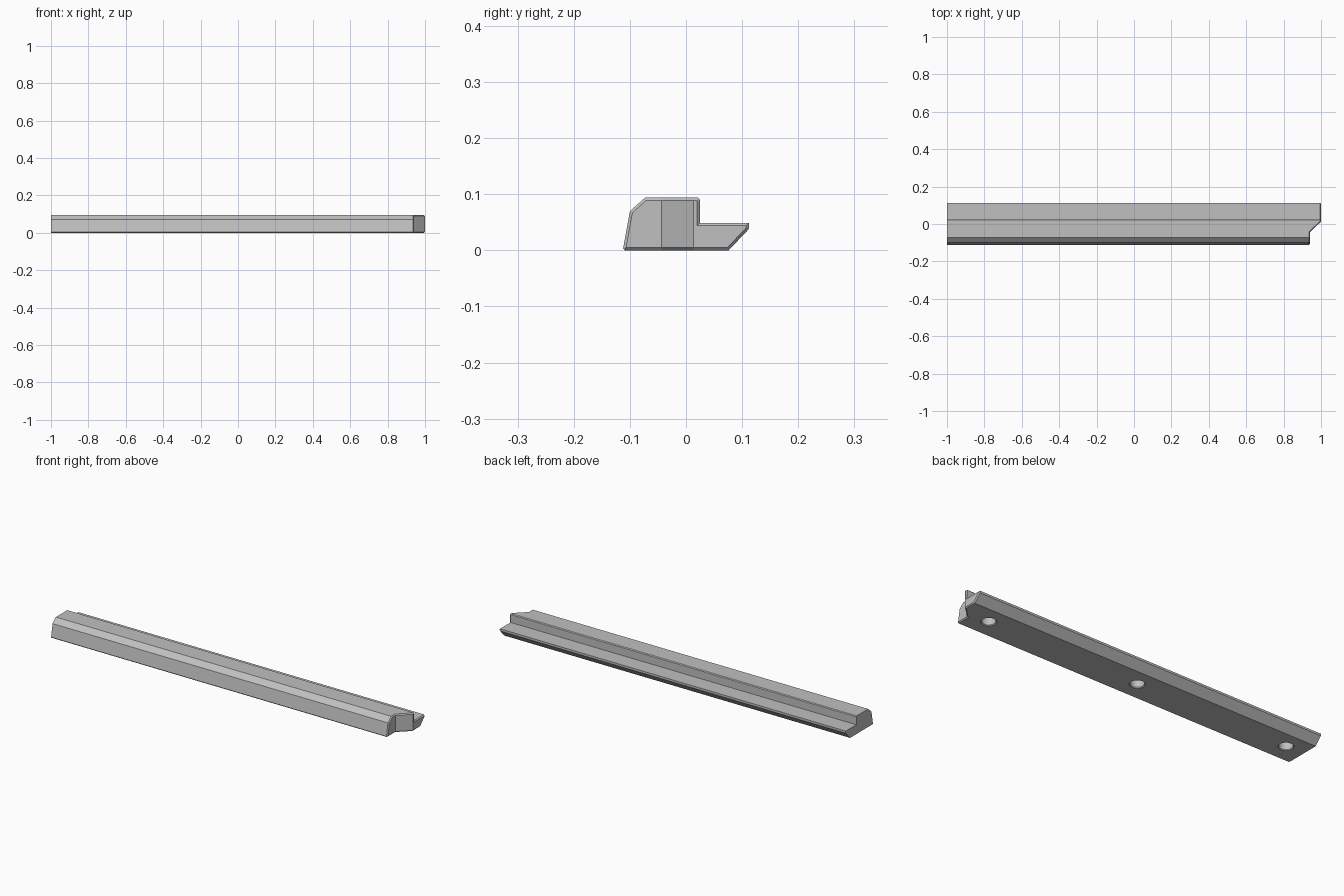
import bpy
import bmesh

cube = bpy.data.objects.get("Cube")
if cube:
    bpy.data.objects.remove(cube, do_unlink=True)

grey = bpy.data.materials.new("plain grey")
grey.use_nodes = True
colour = (0.53, 0.53, 0.53, 1)
grey.diffuse_color = colour
grey.node_tree.nodes["Principled BSDF"].inputs["Base Color"].default_value = colour

# Corner where the angled end cut starts and stops
CUT_FRONT, CUT_BACK = -0.044, 0.013


def right_end(y):
    """The right end is set back at the front and slants out to full length."""
    slant = min(max((y - CUT_FRONT) / (CUT_BACK - CUT_FRONT), 0), 1)
    return 0.94 + 0.06 * slant


# Cross-section (y, z), from bottom front around the back and over the top
profile = [
    (-0.109, 0), (CUT_FRONT, 0), (CUT_BACK, 0), (0.076, 0),
    (0.112, 0.038), (0.112, 0.049), (0.025, 0.049), (0.025, 0.09),
    (0.021, 0.094), (CUT_BACK, 0.094), (CUT_FRONT, 0.094),
    (-0.073, 0.094), (-0.1, 0.07), (-0.112, 0.004),
]

# Rail body
bm = bmesh.new()
left = [bm.verts.new((-1, y, z)) for y, z in profile]
right = [bm.verts.new((right_end(y), y, z)) for y, z in profile]
count = len(profile)
for i in range(count):
    j = (i + 1) % count
    bm.faces.new((left[i], left[j], right[j], right[i]))
bm.faces.new(left)
ends = [
    bm.faces.new([right[0], right[1]] + right[10:]),
    bm.faces.new([right[1], right[2], right[9], right[10]]),
    bm.faces.new(right[2:10]),
]
bmesh.ops.recalc_face_normals(bm, faces=bm.faces)

# Small chamfer around the right end
rim = [e for e in bm.edges if sum(f in ends for f in e.link_faces) == 1]
bmesh.ops.bevel(bm, geom=rim, offset=0.005, segments=1, affect='EDGES')
bmesh.ops.recalc_face_normals(bm, faces=bm.faces)
mesh = bpy.data.meshes.new("rail")
bm.to_mesh(mesh)
bm.free()
mesh.materials.append(grey)
rail = bpy.data.objects.new("rail", mesh)
bpy.context.collection.objects.link(rail)


def lathe_cutter(name, x, y, steps):
    """Round cutter made from stacked (radius, height) rings."""
    bm = bmesh.new()
    rings = []
    for radius, z in steps:
        ring = bmesh.ops.create_circle(bm, segments=32, radius=radius)["verts"]
        bmesh.ops.translate(bm, verts=ring, vec=(x, y, z))
        rings.append(ring)
    for low, high in zip(rings, rings[1:]):
        for i in range(32):
            j = (i + 1) % 32
            bm.faces.new((low[i], low[j], high[j], high[i]))
    bm.faces.new(rings[0])
    bm.faces.new(rings[-1])
    bmesh.ops.recalc_face_normals(bm, faces=bm.faces)
    mesh = bpy.data.meshes.new(name)
    bm.to_mesh(mesh)
    bm.free()
    mesh.materials.append(grey)
    cutter = bpy.data.objects.new(name, mesh)
    cutter.hide_render = True
    bpy.context.collection.objects.link(cutter)
    return cutter


# Three blind holes in the underside with chamfered mouths
bpy.context.view_layer.objects.active = rail
for x in (-0.9, -0.03, 0.84):
    cutter = lathe_cutter("hole_cutter", x, -0.013,
                          [(0.041, -0.005), (0.033, 0.004), (0.033, 0.055)])
    cut = rail.modifiers.new("hole", 'BOOLEAN')
    cut.operation = 'DIFFERENCE'
    cut.solver = 'EXACT'
    cut.object = cutter
    bpy.ops.object.modifier_apply(modifier=cut.name)
    bpy.data.objects.remove(cutter, do_unlink=True)

# Smooth hole walls, crisp edges elsewhere
rail.select_set(True)
bpy.ops.object.shade_smooth_by_angle(angle=0.4)
